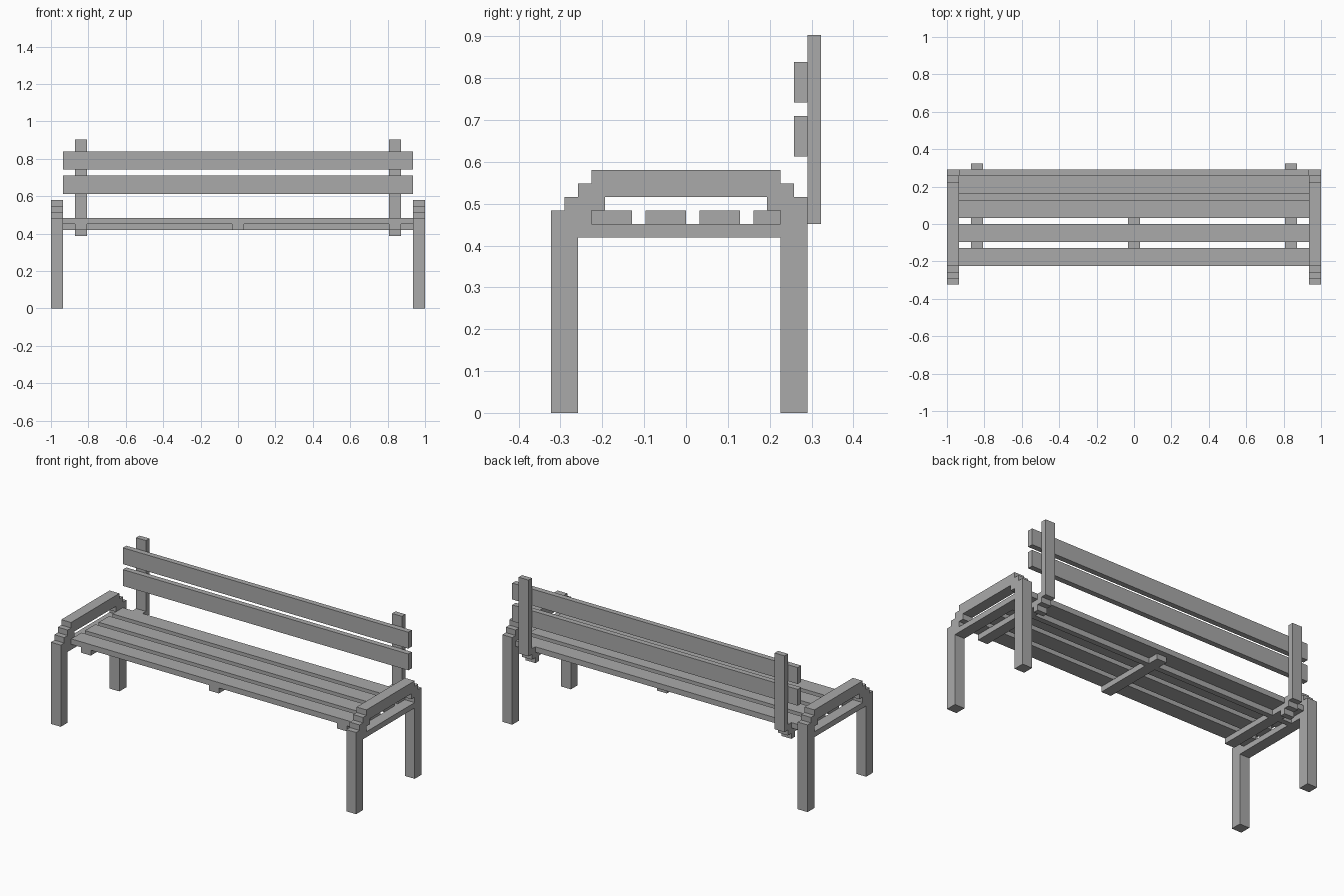
import bpy
import bmesh

old = bpy.data.objects.get("Cube")
if old:
    bpy.data.objects.remove(old, do_unlink=True)

U = 2 / 62  # block unit: the bench is 62 units long

mat = bpy.data.materials.new("plain_grey")
mat.use_nodes = True
GREY = (0.4, 0.4, 0.4, 1)
mat.diffuse_color = GREY
mat.node_tree.nodes["Principled BSDF"].inputs["Base Color"].default_value = GREY


def extrude_profile(name, profile, x0, x1):
    """Extrude a (y, z) outline along x, all in block units."""
    bm = bmesh.new()
    face = bm.faces.new([bm.verts.new((x0 * U, y * U, z * U)) for y, z in profile])
    moved = bmesh.ops.extrude_face_region(bm, geom=[face])["geom"]
    verts = [v for v in moved if isinstance(v, bmesh.types.BMVert)]
    bmesh.ops.translate(bm, verts=verts, vec=((x1 - x0) * U, 0, 0))
    bmesh.ops.recalc_face_normals(bm, faces=bm.faces)
    mesh = bpy.data.meshes.new(name)
    bm.to_mesh(mesh)
    bm.free()
    mesh.materials.append(mat)
    obj = bpy.data.objects.new(name, mesh)
    bpy.context.collection.objects.link(obj)
    return obj


def beam(name, x, y, z):
    """Rectangular bar from (min, max) ranges."""
    outline = [(y[0], z[0]), (y[1], z[0]), (y[1], z[1]), (y[0], z[1])]
    return extrude_profile(name, outline, *x)


# Stepped outline of both legs and the armrest
side_outline = [
    (-10, 0), (-8, 0), (-8, 14), (-7, 14), (-7, 15), (-6, 15), (-6, 16),
    (6, 16), (6, 15), (7, 15), (7, 0), (9, 0), (9, 16), (8, 16), (8, 17),
    (7, 17), (7, 18), (-7, 18), (-7, 17), (-8, 17), (-8, 16), (-9, 16),
    (-9, 15), (-10, 15),
]

# Stepped foot that carries the back post under the seat
bracket_outline = [(7, 12), (8, 12), (8, 13), (9, 13), (9, 14), (9, 15),
                   (8, 15), (8, 14), (7, 14)]

for side, s in (("left", 1), ("right", -1)):
    outer = sorted((29 * s, 31 * s))
    inner = sorted((25 * s, 27 * s))
    extrude_profile(side + "_legs_and_armrest", side_outline, *outer)
    beam(side + "_side_rail", outer, (-8, 7), (13, 14))
    beam(side + "_seat_support", inner, (-7, 7), (13, 14))
    extrude_profile(side + "_post_bracket", bracket_outline, *inner)
    beam(side + "_back_post", inner, (9, 10), (14, 28))

# Seat
for i in range(4):
    y = -7 + 4 * i
    beam(f"seat_slat_{i + 1}", (-29, 29), (y, y + 3), (14, 15))
beam("middle_seat_support", (-1, 1), (-7, 7), (13, 14))
beam("long_seat_beam", (-29, 29), (4, 5), (13, 14))

# Backrest
for name, z in (("lower", 19), ("upper", 23)):
    beam(name + "_back_board", (-29, 29), (8, 9), (z, z + 3))
